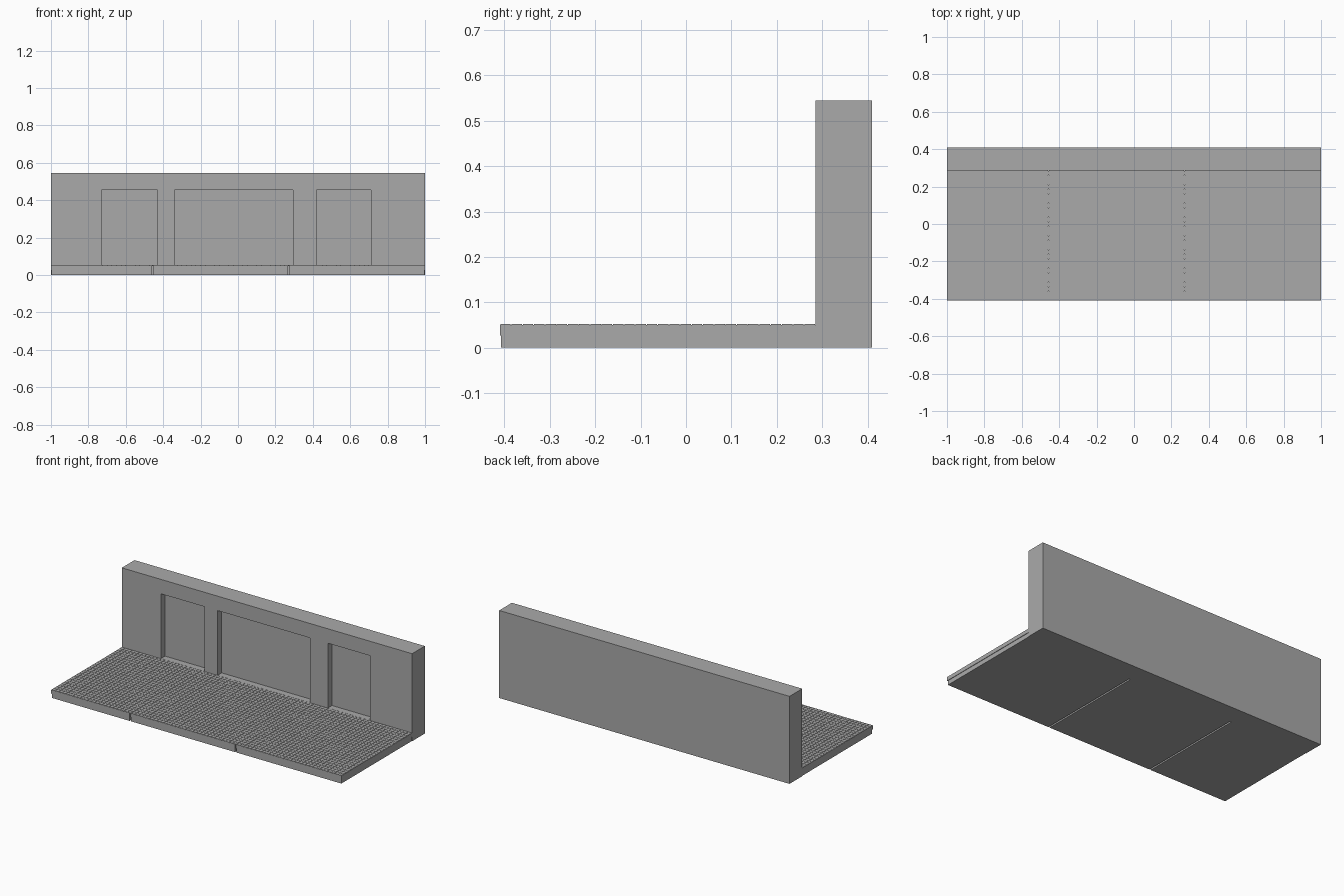
import bpy
import bmesh

cube = bpy.data.objects.get("Cube")
if cube:
    bpy.data.objects.remove(cube, do_unlink=True)

grey = bpy.data.materials.new("concrete_grey")
grey.use_nodes = True
grey.diffuse_color = (0.4, 0.4, 0.4, 1)
grey.node_tree.nodes["Principled BSDF"].inputs["Base Color"].default_value = (0.4, 0.4, 0.4, 1)


def add_box(bm, x, y, z):
    """Add a box spanning the given (low, high) ranges."""
    verts = bmesh.ops.create_cube(bm, size=1)["verts"]
    for v in verts:
        v.co = [lo + (c + 0.5) * (hi - lo) for c, (lo, hi) in zip(v.co, (x, y, z))]


def finish(bm, name):
    mesh = bpy.data.meshes.new(name)
    bm.to_mesh(mesh)
    bm.free()
    mesh.materials.append(grey)
    obj = bpy.data.objects.new(name, mesh)
    bpy.context.collection.objects.link(obj)
    return obj


def box(name, x, y, z):
    bm = bmesh.new()
    add_box(bm, x, y, z)
    return finish(bm, name)


FLOOR = 0.052
WALL_Y = 0.285
BACK_Y = 0.41

# Back wall with three recessed bays
wall = box("back_wall", (-1, 1), (WALL_Y, BACK_Y), (0, 0.545))
bm = bmesh.new()
for bay in ((-0.73, -0.43), (-0.34, 0.295), (0.42, 0.71)):
    add_box(bm, bay, (WALL_Y - 0.1, WALL_Y + 0.04), (FLOOR, 0.455))
cutter = finish(bm, "bay_cutter")
cutter.hide_render = True
cutter.hide_set(True)
cut = wall.modifiers.new("bays", "BOOLEAN")
cut.object = cutter
cut.solver = "EXACT"

# Platform: inset lower slabs and full upper slabs, split by two narrow joints
gap = 0.002
edges = (-1, -0.457, 0.27, 1)
for i, (a, b) in enumerate(zip(edges, edges[1:])):
    left = a + (gap if i else 0)
    right = b - (gap if i < 2 else 0)
    box(f"lower_slab_{i + 1}", (left + 0.003, right - 0.003), (-0.407, WALL_Y), (0, 0.027))
    box(f"upper_slab_{i + 1}", (left, right), (-0.41, WALL_Y), (0.027, FLOOR - 0.002))

# Fine paving of small blocks over the platform
bm = bmesh.new()
columns, rows = 80, 28
dx, dy = 2 / columns, (WALL_Y + 0.41) / rows
for i in range(columns):
    for j in range(rows):
        x, y = -1 + i * dx, -0.41 + j * dy
        add_box(bm, (x + 0.001, x + dx - 0.001), (y + 0.001, y + dy - 0.001), (FLOOR - 0.003, FLOOR))
finish(bm, "paving_blocks")
